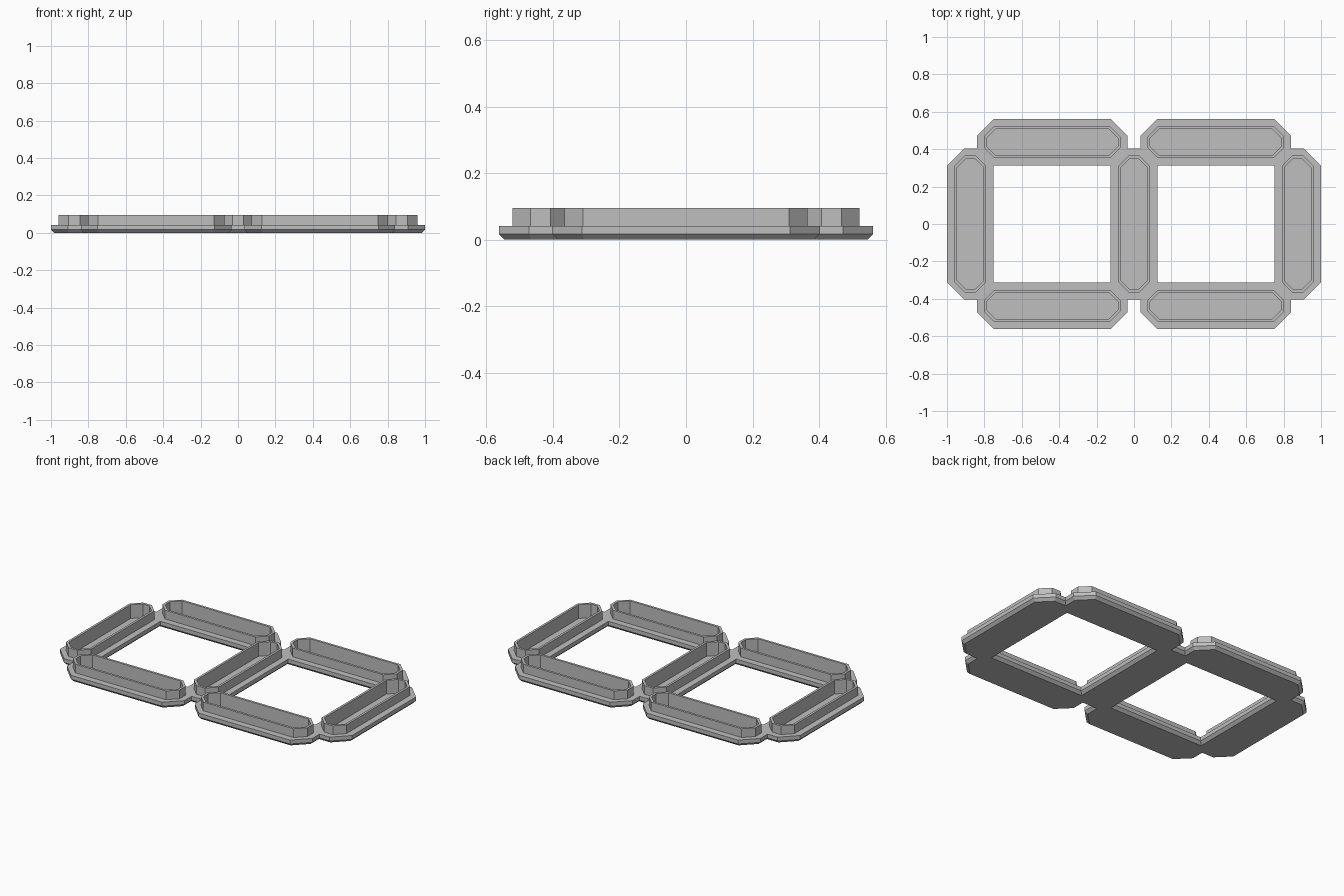
import bpy
import bmesh

cube = bpy.data.objects.get("Cube")
if cube:
    bpy.data.objects.remove(cube, do_unlink=True)

PITCH = 0.4375          # distance from the middle of a cell to its bars
BEVEL_Z, BASE_Z, RIM_Z, FLOOR_Z = 0.017, 0.041, 0.095, 0.01

grey = bpy.data.materials.new("plain_grey")
grey.use_nodes = True
colour = (0.52, 0.52, 0.52, 1)
grey.diffuse_color = colour
grey.node_tree.nodes["Principled BSDF"].inputs["Base Color"].default_value = colour


def octagon(bm, bar, length, width, chamfer, z):
    """Ring of a bar with cut corners, given half length and half width."""
    cx, cy, upright = bar
    a, b = length - chamfer, width - chamfer
    points = [(length, -b), (length, b), (a, width), (-a, width),
              (-length, b), (-length, -b), (-a, -width), (a, -width)]
    if upright:
        points = [(-y, x) for x, y in points]
    return [bm.verts.new((cx + x, cy + y, z)) for x, y in points]


# Seven bars: three upright, four lying along x
bars = [(x, 0, True) for x in (-2 * PITCH, 0, 2 * PITCH)]
bars += [(x, y, False) for x in (-PITCH, PITCH) for y in (-PITCH, PITCH)]

bm = bmesh.new()

# Joined underside with a bevelled edge
for bar in bars:
    bm.faces.new(reversed(octagon(bm, bar, 0.4025, 0.125, 0.09, BEVEL_Z)))
bmesh.ops.remove_doubles(bm, verts=bm.verts[:], dist=0.001)
outline = [e for e in bm.edges if e.is_boundary]
outline_verts = {v for e in outline for v in e.verts}
bmesh.ops.inset_region(bm, faces=bm.faces[:], thickness=BEVEL_Z,
                       use_boundary=True, use_even_offset=True)
bm.normal_update()
rim_verts = {v for v in bm.verts if any(e.is_boundary for e in v.link_edges)}
for v in bm.verts:
    if v not in rim_verts:
        v.co.z = 0

# Upright edge of the base
edges = [e for e in bm.edges if e.is_boundary]
new = bmesh.ops.extrude_edge_only(bm, edges=edges)["geom"]
for v in new:
    if isinstance(v, bmesh.types.BMVert):
        v.co.z = BASE_Z

# Ledge, thin wall and sunken floor of each bar
for bar in bars:
    rings = [octagon(bm, bar, 0.4025, 0.125, 0.09, BASE_Z),
             octagon(bm, bar, 0.365, 0.085, 0.055, BASE_Z),
             octagon(bm, bar, 0.365, 0.085, 0.055, RIM_Z),
             octagon(bm, bar, 0.351, 0.071, 0.049, RIM_Z),
             octagon(bm, bar, 0.351, 0.071, 0.049, FLOOR_Z)]
    for low, high in zip(rings, rings[1:]):
        for i in range(8):
            j = (i + 1) % 8
            bm.faces.new((low[i], low[j], high[j], high[i]))
    bm.faces.new(rings[-1])

bmesh.ops.remove_doubles(bm, verts=bm.verts[:], dist=0.001)
bmesh.ops.recalc_face_normals(bm, faces=bm.faces[:])

mesh = bpy.data.meshes.new("segment_frame")
bm.to_mesh(mesh)
bm.free()
mesh.materials.append(grey)
frame = bpy.data.objects.new("segment_frame", mesh)
bpy.context.collection.objects.link(frame)
